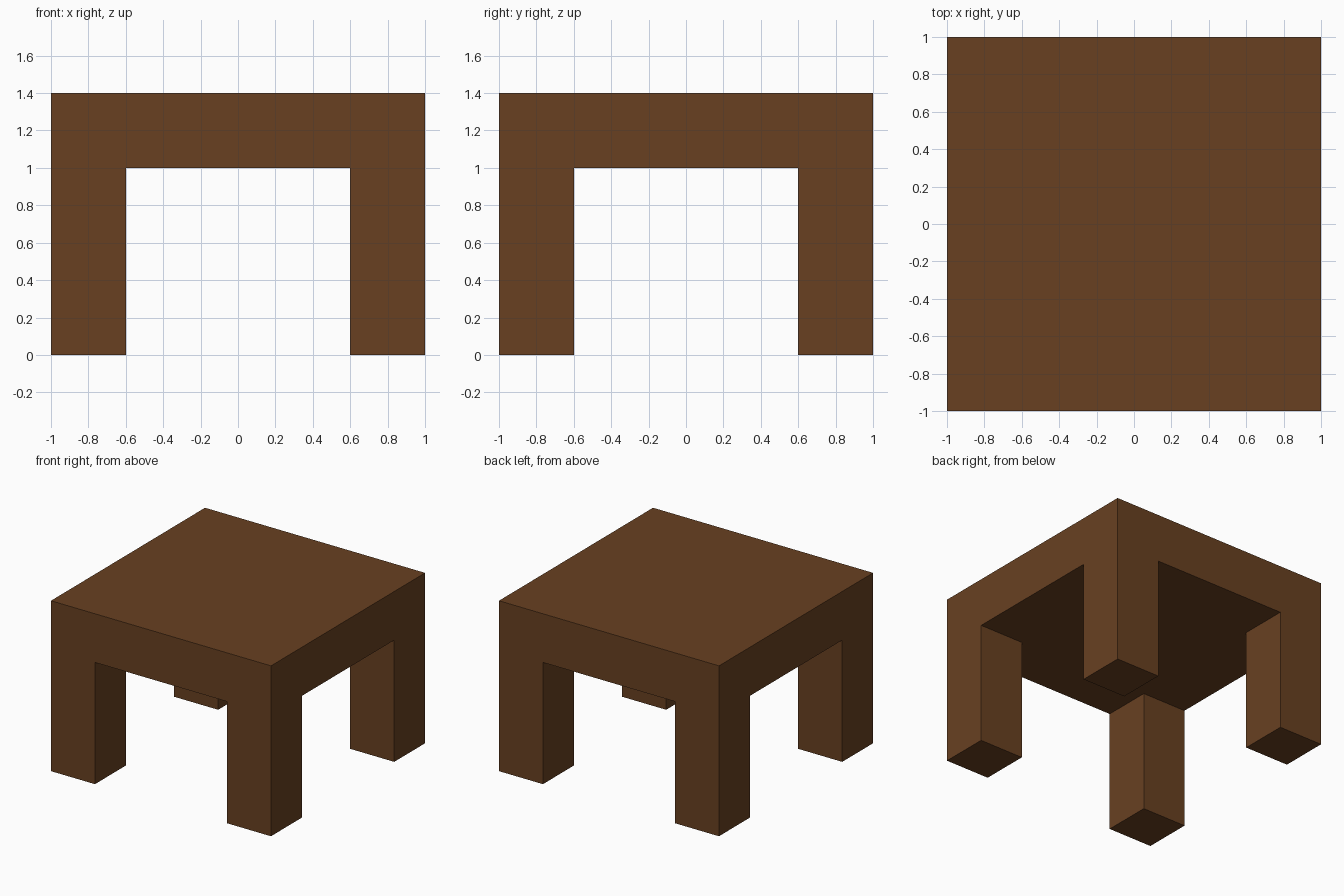
import bpy

if "Cube" in bpy.data.objects:
    bpy.data.objects.remove(bpy.data.objects["Cube"])

wood = bpy.data.materials.new("brown_wood")
wood.diffuse_color = (0.138, 0.0513, 0.0152, 1)
wood.use_nodes = True
wood.node_tree.nodes["Principled BSDF"].inputs["Base Color"].default_value = wood.diffuse_color


def box(name, centre, size):
    """Flat-shaded box with its size baked into the mesh."""
    bpy.ops.mesh.primitive_cube_add(size=1, location=centre)
    obj = bpy.context.object
    obj.name = name
    obj.scale = size
    bpy.ops.object.transform_apply(location=False, rotation=False, scale=True)
    obj.data.materials.append(wood)
    return obj


TOP_Z, HEIGHT, LEG = 1.0, 1.4, 0.4

# thick square top
box("table_top", (0, 0, (TOP_Z + HEIGHT) / 2), (2, 2, HEIGHT - TOP_Z))

# four square legs, flush with the corners
for side_y, sy in (("front", -1), ("back", 1)):
    for side_x, sx in (("left", -1), ("right", 1)):
        offset = 1 - LEG / 2
        box(f"{side_y}_{side_x}_leg", (sx * offset, sy * offset, TOP_Z / 2),
            (LEG, LEG, TOP_Z))
